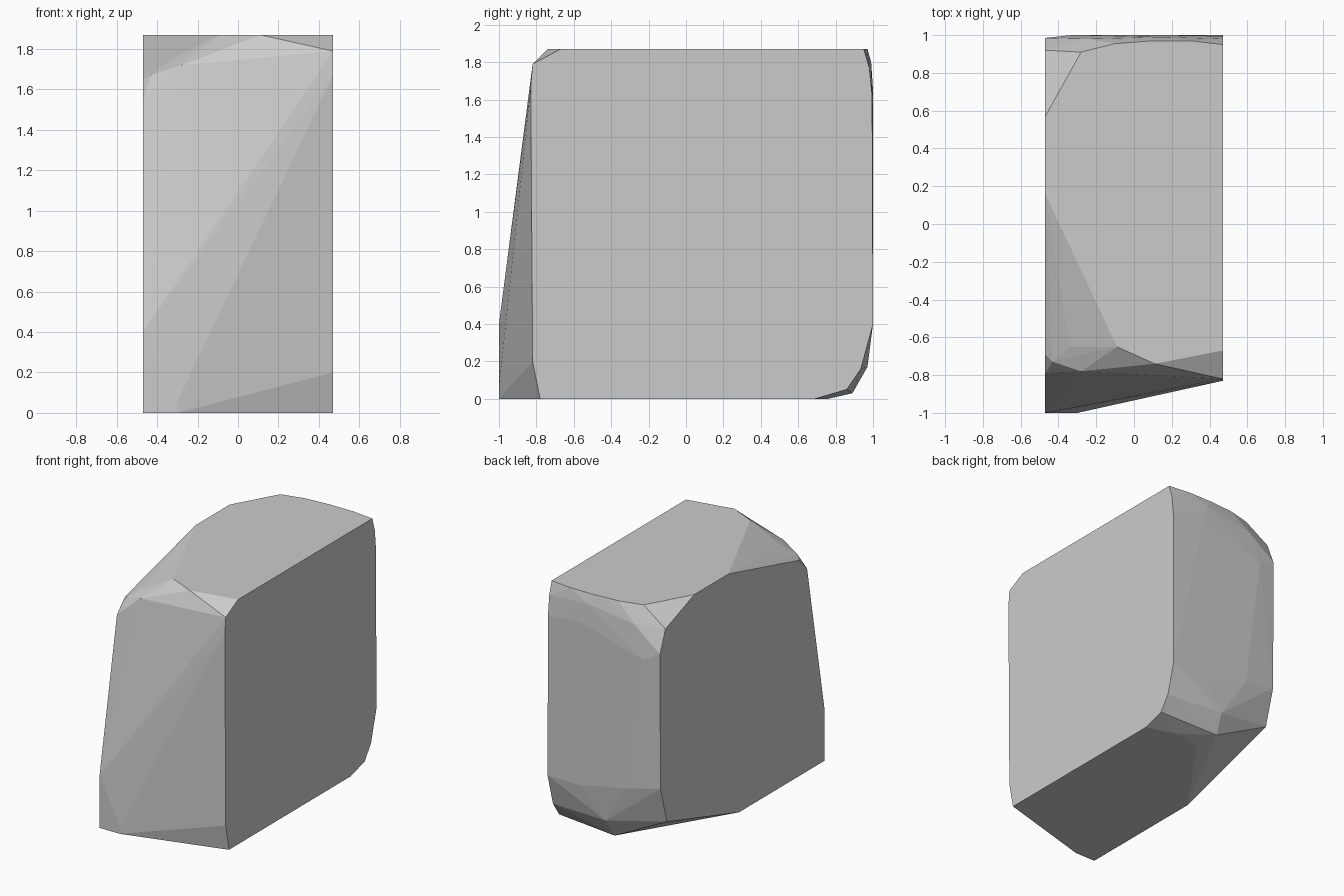
import bpy, bmesh

if "Cube" in bpy.data.objects:
    bpy.data.objects.remove(bpy.data.objects["Cube"])

W = 0.47  # half width of the block

# Outlines of the two flat side faces (y, z)
right_side = [(-.78, 0), (-.82, .2), (-.83, 1.67), (-.82, 1.79), (-.67, 1.87), (.95, 1.87),
              (.98, 1.77), (.995, 1.62), (1, .4), (.935, .16), (.86, .05), (.69, 0)]
left_side = [(-1, 0), (-1, .4), (-.79, 1.55), (-.69, 1.65), (.16, 1.87), (.57, 1.87),
             (.92, 1.74), (.985, 1.57), (.98, .54), (.9, .26), (.03, 0)]
# Rim of the flat top (x, y)
top_rim = [(-.28, .91), (-.1, .955), (.1, .97), (.3, .97), (.11, -.74), (-.09, -.65)]
# Remaining worn corners on the front, bottom and back
corners = [(-.3, -1, 0), (-.3, -1, .06), (-.28, -.78, 1.72), (-.43, -.73, 1.67), (-.34, -.65, 1.745),
           (.01, .71, 0), (.25, .76, 0), (-.02, .89, .03), (0, .97, .17), (.2, 1, .4),
           (-.2, 1, .48), (.15, .99, 1.8), (.2, 1, 1.65), (-.25, .98, 1.74), (-.33, 1, 1.5)]

points = ([(W, y, z) for y, z in right_side] + [(-W, y, z) for y, z in left_side]
          + [(x, y, 1.87) for x, y in top_rim] + corners)

# Stone block: convex chipped solid
bm = bmesh.new()
for p in points:
    bm.verts.new(p)
hull = bmesh.ops.convex_hull(bm, input=bm.verts[:])
loose = {v for v in hull["geom_interior"] + hull["geom_unused"] if isinstance(v, bmesh.types.BMVert)}
bmesh.ops.delete(bm, geom=list(loose), context='VERTS')
bmesh.ops.dissolve_limit(bm, angle_limit=0.01, verts=bm.verts[:], edges=bm.edges[:])
bmesh.ops.recalc_face_normals(bm, faces=bm.faces[:])

mesh = bpy.data.meshes.new("stone_block")
bm.to_mesh(mesh)
bm.free()
block = bpy.data.objects.new("stone_block", mesh)
bpy.context.collection.objects.link(block)

grey = bpy.data.materials.new("stone_grey")
grey.diffuse_color = (0.6, 0.6, 0.6, 1)
grey.use_nodes = True
grey.node_tree.nodes["Principled BSDF"].inputs["Base Color"].default_value = grey.diffuse_color
mesh.materials.append(grey)
